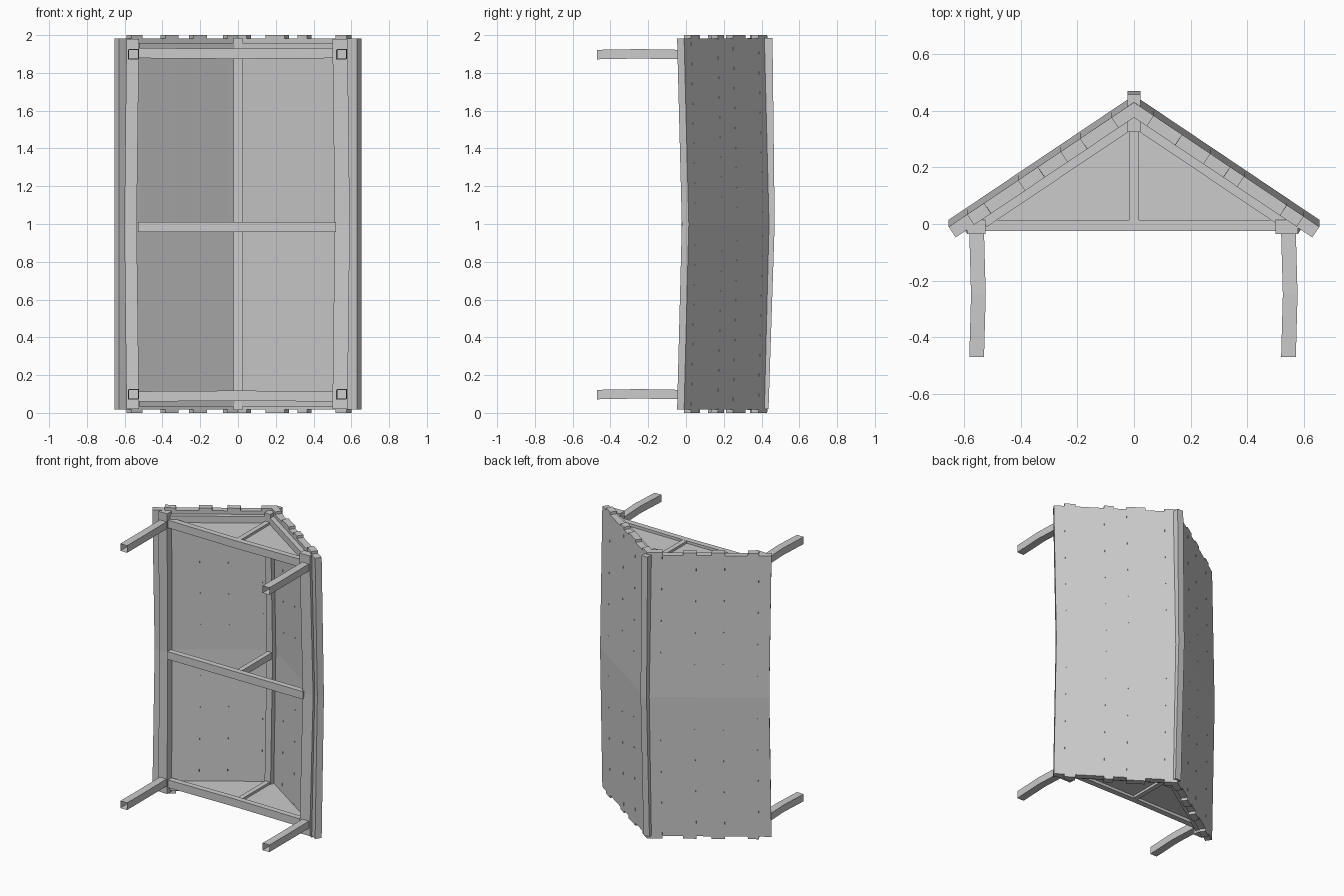
import bpy
import bmesh
from mathutils import Vector

cube = bpy.data.objects.get("Cube")
if cube:
    bpy.data.objects.remove(cube)

grey = bpy.data.materials.new("plain_grey")
grey.use_nodes = True
GREY = (0.6, 0.6, 0.6, 1)
grey.diffuse_color = GREY
grey.node_tree.nodes["Principled BSDF"].inputs["Base Color"].default_value = GREY

Z = Vector((0, 0, 1))


def loft(bm, sections, open_start=False):
    """Join matching cross-sections into a capped solid."""
    rings = [[bm.verts.new(p) for p in s] for s in sections]
    n = len(rings[0])
    for a, b in zip(rings, rings[1:]):
        for i in range(n):
            j = (i + 1) % n
            bm.faces.new((a[i], a[j], b[j], b[i]))
    if not open_start:
        bm.faces.new(rings[0][::-1])
    bm.faces.new(rings[-1])


def finish(name, bm):
    bmesh.ops.recalc_face_normals(bm, faces=bm.faces[:])
    mesh = bpy.data.meshes.new(name)
    bm.to_mesh(mesh)
    bm.free()
    mesh.materials.append(grey)
    bpy.context.collection.objects.link(bpy.data.objects.new(name, mesh))


def beam(name, start, end, side, width, depth, bend=(0, 0, 0), open_start=False):
    """Squared timber from start to end, bent at its middle."""
    start, end, side = Vector(start), Vector(end), Vector(side)
    u = side * width / 2
    v = (end - start).cross(side).normalized() * depth / 2
    middle = (start + end) / 2 + Vector(bend)
    bm = bmesh.new()
    loft(bm, [[c - u - v, c + u - v, c + u + v, c - u + v]
              for c in (start, middle, end)], open_start)
    finish(name, bm)


# Roof slabs: planks with staggered ends, bowed at the middle
BOW = 0.025
SLOPE = 0.672


def roof_edge(x, sign):
    y = 0.43 - SLOPE * x
    inner = (x - 0.025, y - 0.037) if x else (0, 0.376)
    return [(sign * x, y), (sign * inner[0], inner[1])]


def roof(name, sign, breaks):
    bm = bmesh.new()
    planks = list(zip(breaks, breaks[1:]))[::-1]
    for i, (a, b) in enumerate(planks):
        inset = 0.0 if i % 2 else 0.018
        outline = roof_edge(a, sign) + roof_edge(b, sign)[::-1]
        loft(bm, [[(x, y + lift, z) for x, y in outline]
                  for z, lift in ((inset, 0), (1, BOW), (2 - inset, 0))])
    finish(name, bm)


roof("roof_left", 1, (0, 0.07, 0.17, 0.27, 0.34, 0.39, 0.54, 0.6, 0.655))
roof("roof_right", -1, (0, 0.08, 0.19, 0.26, 0.34, 0.41, 0.53, 0.59, 0.655))

# Ridge timbers, outside and inside
X = (1, 0, 0)
beam("ridge_cap", (0, 0.407, 0.02), (0, 0.428, 1.985), X, 0.046, 0.06, (0, 0.022, 0))
beam("ridge_beam", (0, 0.355, 0.015), (0, 0.355, 1.985), X, 0.046, 0.06, (0, BOW, 0))

# Eave beams and legs
for side, sign, x, width, leg_x in (("left", 1, 0.54, 0.08, 0.546),
                                    ("right", -1, 0.557, 0.066, 0.556)):
    beam("eave_beam_" + side, (sign * x, -0.01, 0.02), (sign * x, -0.01, 1.98),
         X, width, 0.05, (sign * 0.012, 0.02, 0))
    for end, z in (("upper", 1.897), ("lower", 0.097)):
        beam(f"leg_{end}_{side}", (sign * leg_x, -0.47, z), (sign * leg_x, -0.03, z),
             X, 0.052, 0.05, (0.006, 0, 0.004), open_start=True)

# Tie beams and king posts
for label, z, bend in (("upper", 1.905, -0.004), ("middle", 0.984, 0), ("lower", 0.087, 0.004)):
    beam("tie_beam_" + label, (-0.53, -0.005, z), (0.52, -0.005, z), Z, 0.054, 0.04, (0, 0, bend))
    beam("king_post_" + label, (0, 0, z), (0, 0.35, z), Z, 0.045, 0.034)

# Gable rafters and thin infill panels
for label, z, rafter_z in (("upper", 1.905, 1.93), ("lower", 0.087, 0.062)):
    for side, sign in (("left", 1), ("right", -1)):
        beam(f"rafter_{label}_{side}", (sign * 0.53, 0.003, rafter_z),
             (0, 0.359, rafter_z), Z, 0.055, 0.033)
    bm = bmesh.new()
    loft(bm, [[(-0.52, 0, z + d), (0.52, 0, z + d), (0, 0.355, z + d)]
              for d in (-0.006, 0.006)])
    finish("gable_panel_" + label, bm)
